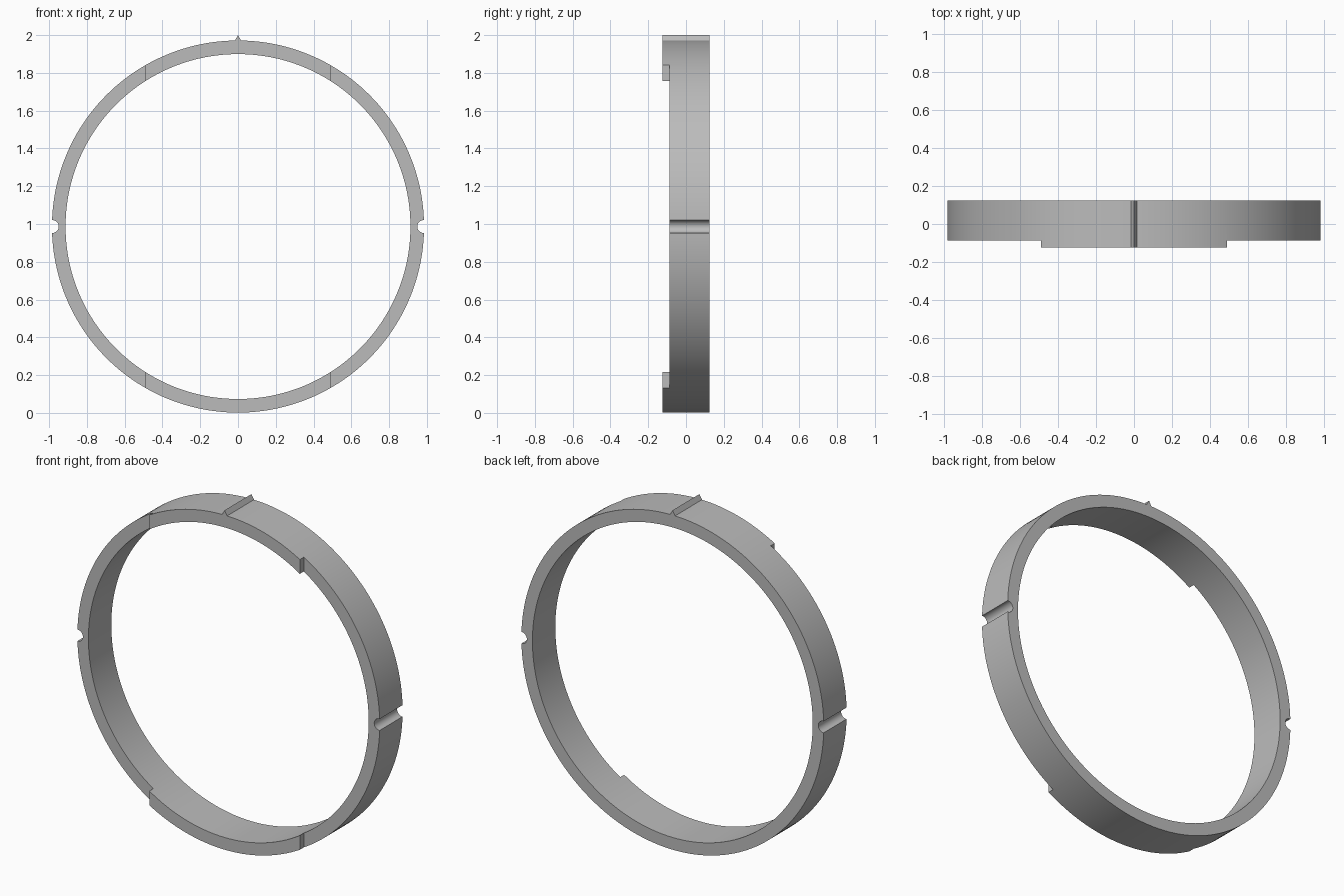
import bpy, bmesh, math
from mathutils import Matrix

default = bpy.data.objects.get("Cube")
if default:
    bpy.data.objects.remove(default, do_unlink=True)

CENTRE_Z, OUTER, INNER = 0.9865, 0.985, 0.913
BACK, FRONT, STEP = 0.125, -0.125, -0.088   # depth of the ring and its recessed front
TAB_HALF = 0.49

grey = bpy.data.materials.new("plain grey")
grey.use_nodes = True
colour = (0.5, 0.5, 0.5, 1)
grey.diffuse_color = colour
grey.node_tree.nodes["Principled BSDF"].inputs["Base Color"].default_value = colour


def make_object(name, bm):
    bmesh.ops.recalc_face_normals(bm, faces=bm.faces)
    mesh = bpy.data.meshes.new(name)
    bm.to_mesh(mesh)
    bm.free()
    mesh.materials.append(grey)
    obj = bpy.data.objects.new(name, mesh)
    bpy.context.collection.objects.link(obj)
    return obj


def extrude_profile(name, points, y0, y1):
    """Prism from an x-z outline, running along y."""
    bm = bmesh.new()
    face = bm.faces.new([bm.verts.new((x, y0, z)) for x, z in points])
    out = bmesh.ops.extrude_face_region(bm, geom=[face])
    moved = [v for v in out["geom"] if isinstance(v, bmesh.types.BMVert)]
    bmesh.ops.translate(bm, verts=moved, vec=(0, y1 - y0, 0))
    return make_object(name, bm)


def circle(x, z, radius, count):
    return [(x + radius * math.cos(math.tau * i / count),
             z + radius * math.sin(math.tau * i / count)) for i in range(count)]


# Ring: rectangular section spun around the y axis
bm = bmesh.new()
section = [bm.verts.new((r, y, 0)) for r, y in
           ((INNER, FRONT), (OUTER, FRONT), (OUTER, BACK), (INNER, BACK))]
edges = [bm.edges.new((section[i], section[(i + 1) % 4])) for i in range(4)]
bmesh.ops.spin(bm, geom=section + edges, axis=(0, 1, 0), cent=(0, 0, 0),
               angle=math.tau, steps=192, use_merge=True)
bmesh.ops.remove_doubles(bm, verts=bm.verts, dist=1e-5)
bmesh.ops.transform(bm, matrix=Matrix.Translation((0, 0, CENTRE_Z)), verts=bm.verts)
ring = make_object("ring", bm)

# Pointed ridge on top
base = CENTRE_Z + OUTER - 0.01
ridge = extrude_profile("top_ridge", [(-0.022, base), (0.022, base), (0, 2)], FRONT, BACK)
tools = [(ridge, 'UNION')]

# Front recesses between the tabs, and round side notches
for side, label in ((1, "left"), (-1, "right")):
    a, b = side * TAB_HALF, side * 1.2
    recess = extrude_profile(label + "_recess_cutter",
                             [(a, -0.2), (b, -0.2), (b, 2.2), (a, 2.2)], FRONT - 0.1, STEP)
    notch = extrude_profile(label + "_notch_cutter",
                            circle(side * 0.983, CENTRE_Z, 0.034, 32), -0.3, 0.3)
    tools += [(recess, 'DIFFERENCE'), (notch, 'DIFFERENCE')]

bpy.context.view_layer.objects.active = ring
for tool, operation in tools:
    tool.hide_render = True
    mod = ring.modifiers.new(tool.name, 'BOOLEAN')
    mod.operation, mod.solver, mod.object = operation, 'EXACT', tool
    bpy.ops.object.modifier_apply(modifier=mod.name)
    bpy.data.objects.remove(tool, do_unlink=True)

# Smooth curved walls, keep corners sharp
for obj in bpy.context.selected_objects:
    obj.select_set(False)
ring.select_set(True)
bpy.ops.object.shade_smooth_by_angle(angle=math.radians(30))
